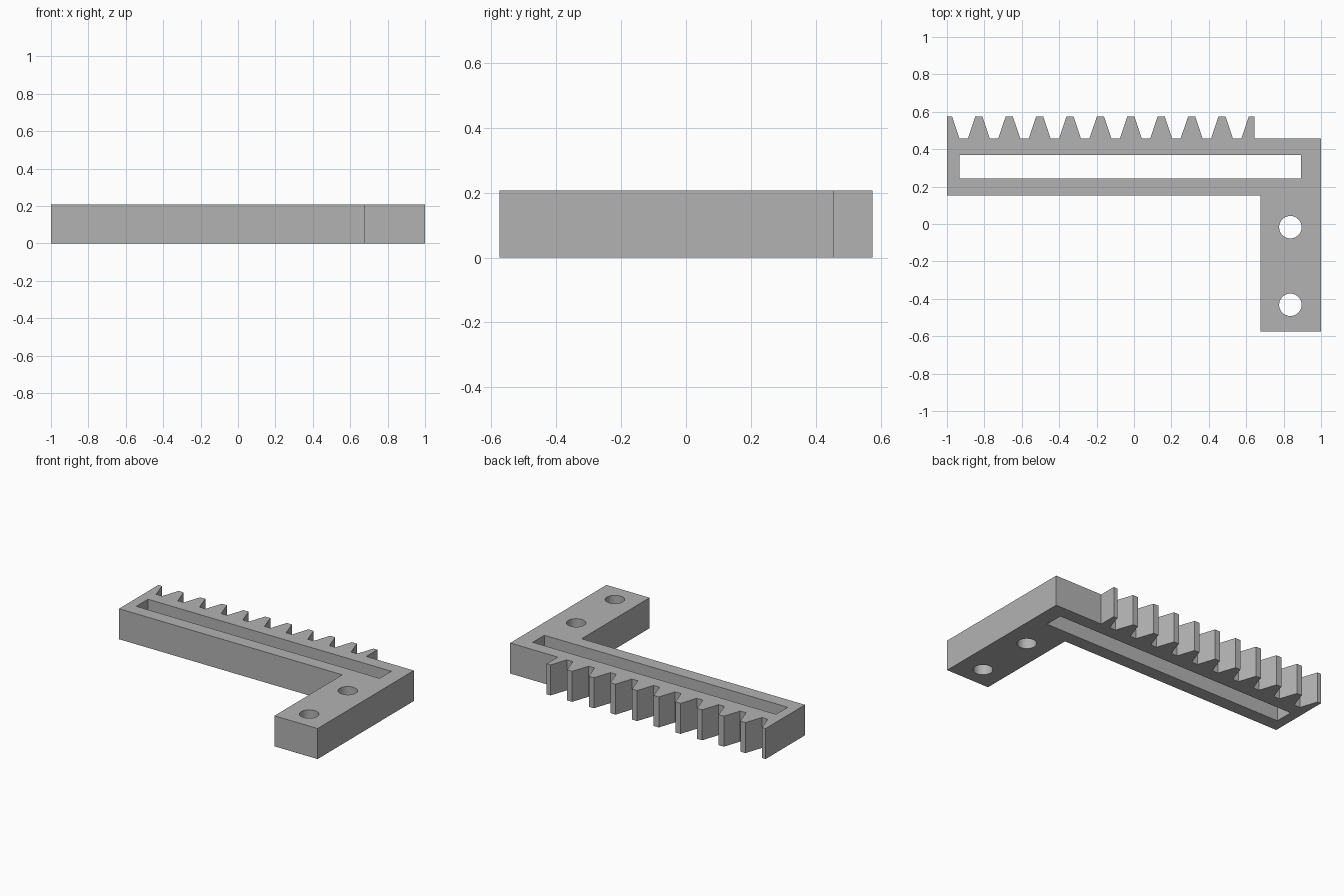
import bpy
import bmesh
import math

THICK = 0.207
HALF_Y = 0.575
PITCH = 0.1625
BODY_BACK = 0.456

cube = bpy.data.objects.get("Cube")
if cube:
    bpy.data.objects.remove(cube, do_unlink=True)

grey = bpy.data.materials.new("plain grey")
grey.use_nodes = True
colour = (0.45, 0.45, 0.45, 1)
grey.diffuse_color = colour
grey.node_tree.nodes["Principled BSDF"].inputs["Base Color"].default_value = colour


def prism(name, outline, z0, z1):
    """Extrude a flat outline between two heights."""
    bm = bmesh.new()
    face = bm.faces.new([bm.verts.new((x, y, z0)) for x, y in outline])
    grown = bmesh.ops.extrude_face_region(bm, geom=[face])
    top = [v for v in grown["geom"] if isinstance(v, bmesh.types.BMVert)]
    bmesh.ops.translate(bm, verts=top, vec=(0, 0, z1 - z0))
    bmesh.ops.recalc_face_normals(bm, faces=bm.faces)
    mesh = bpy.data.meshes.new(name)
    bm.to_mesh(mesh)
    bm.free()
    mesh.materials.append(grey)
    obj = bpy.data.objects.new(name, mesh)
    bpy.context.collection.objects.link(obj)
    return obj


def circle(cx, cy, r, n=48):
    return [(cx + r * math.cos(math.tau * i / n), cy + r * math.sin(math.tau * i / n))
            for i in range(n)]


def tooth(cx):
    """Trapezoid tooth profile, left to right."""
    return [(cx - 0.059, BODY_BACK), (cx - 0.019, HALF_Y),
            (cx + 0.019, HALF_Y), (cx + 0.059, BODY_BACK)]


# L-shaped bar with a row of teeth; both end teeth are cut short
first = -0.992
outline = [(-1, 0.153), (-1, HALF_Y)] + tooth(first)[2:]
for i in range(1, 10):
    outline += tooth(first + i * PITCH)
outline += tooth(first + 10 * PITCH)[:2]
outline += [(0.643, HALF_Y), (0.643, BODY_BACK), (1, BODY_BACK),
            (1, -HALF_Y), (0.676, -HALF_Y), (0.676, 0.153)]
rack = prism("toothed_bracket", outline, 0, THICK)

# Long slot and two bolt holes
slot = [(-0.933, 0.243), (0.893, 0.243), (0.893, 0.368), (-0.933, 0.368)]
cutters = [prism("slot_cutter", slot, -0.1, THICK + 0.1)]
for y in (-0.017, -0.432):
    cutters.append(prism("hole_cutter", circle(0.836, y, 0.06), -0.1, THICK + 0.1))

bpy.ops.object.select_all(action="DESELECT")
bpy.context.view_layer.objects.active = rack
rack.select_set(True)
for cutter in cutters:
    cutter.hide_render = True
    cut = rack.modifiers.new("cut", "BOOLEAN")
    cut.operation = "DIFFERENCE"
    cut.solver = "EXACT"
    cut.object = cutter
    bpy.ops.object.modifier_apply(modifier=cut.name)
    bpy.data.objects.remove(cutter, do_unlink=True)

# Smooth hole walls, crisp edges elsewhere
bpy.ops.object.shade_smooth_by_angle(angle=math.radians(30))
